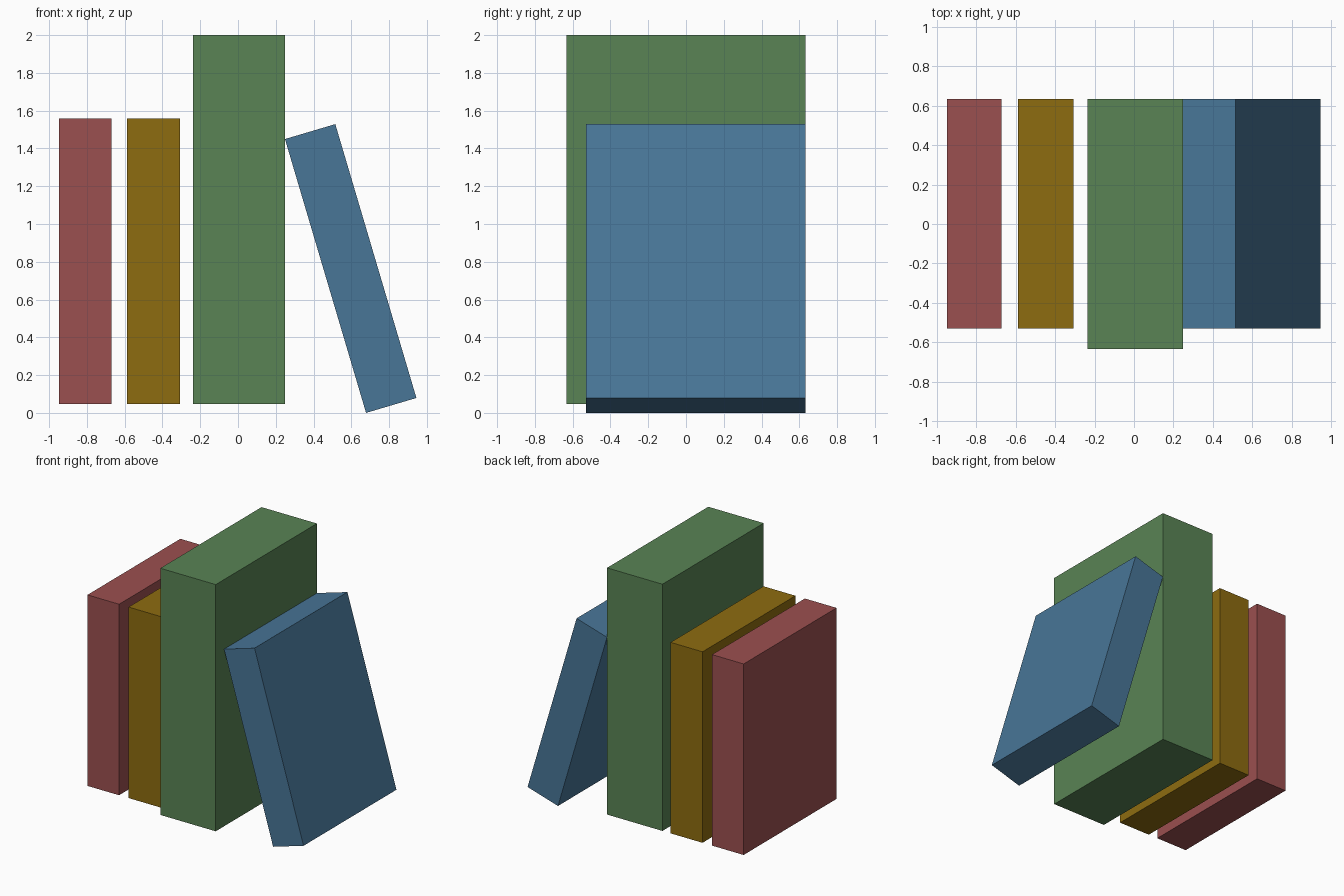
import bpy, bmesh, math
from mathutils import Vector

if "Cube" in bpy.data.objects:
    bpy.data.objects.remove(bpy.data.objects["Cube"])

BACK = 0.633      # shared plane at the back of the row
SHELF = 0.047     # height the upright books stand at


def book(name, x, z, width, height, depth, color, lean=0.0):
    """Box whose origin is its lower left edge, so it can lean about it."""
    bm = bmesh.new()
    bmesh.ops.create_cube(bm, size=1.0)
    bmesh.ops.translate(bm, verts=bm.verts, vec=Vector((0.5, -0.5, 0.5)))
    bmesh.ops.scale(bm, verts=bm.verts, vec=Vector((width, depth, height)))
    mesh = bpy.data.meshes.new(name)
    bm.to_mesh(mesh)
    bm.free()
    obj = bpy.data.objects.new(name, mesh)
    obj.location = (x, BACK, z)
    obj.rotation_euler.y = -math.radians(lean)
    bpy.context.collection.objects.link(obj)
    mat = bpy.data.materials.new(name + "_cover")
    mat.diffuse_color = (*color, 1.0)
    mat.use_nodes = True
    mat.node_tree.nodes["Principled BSDF"].inputs["Base Color"].default_value = mat.diffuse_color
    mesh.materials.append(mat)
    return obj


# Small upright books
book("red_book", -0.948, SHELF, 0.277, 1.512, 1.162, (0.33, 0.08, 0.08))
book("yellow_book", -0.588, SHELF, 0.28, 1.512, 1.162, (0.27, 0.15, 0.005))

# Tall thick book
book("green_book", -0.237, SHELF, 0.485, 1.953, 1.266, (0.10, 0.23, 0.09))

# Book leaning against the tall one
book("blue_leaning_book", 0.678, 0.0, 0.278, 1.512, 1.162, (0.065, 0.18, 0.31), lean=16.5)
